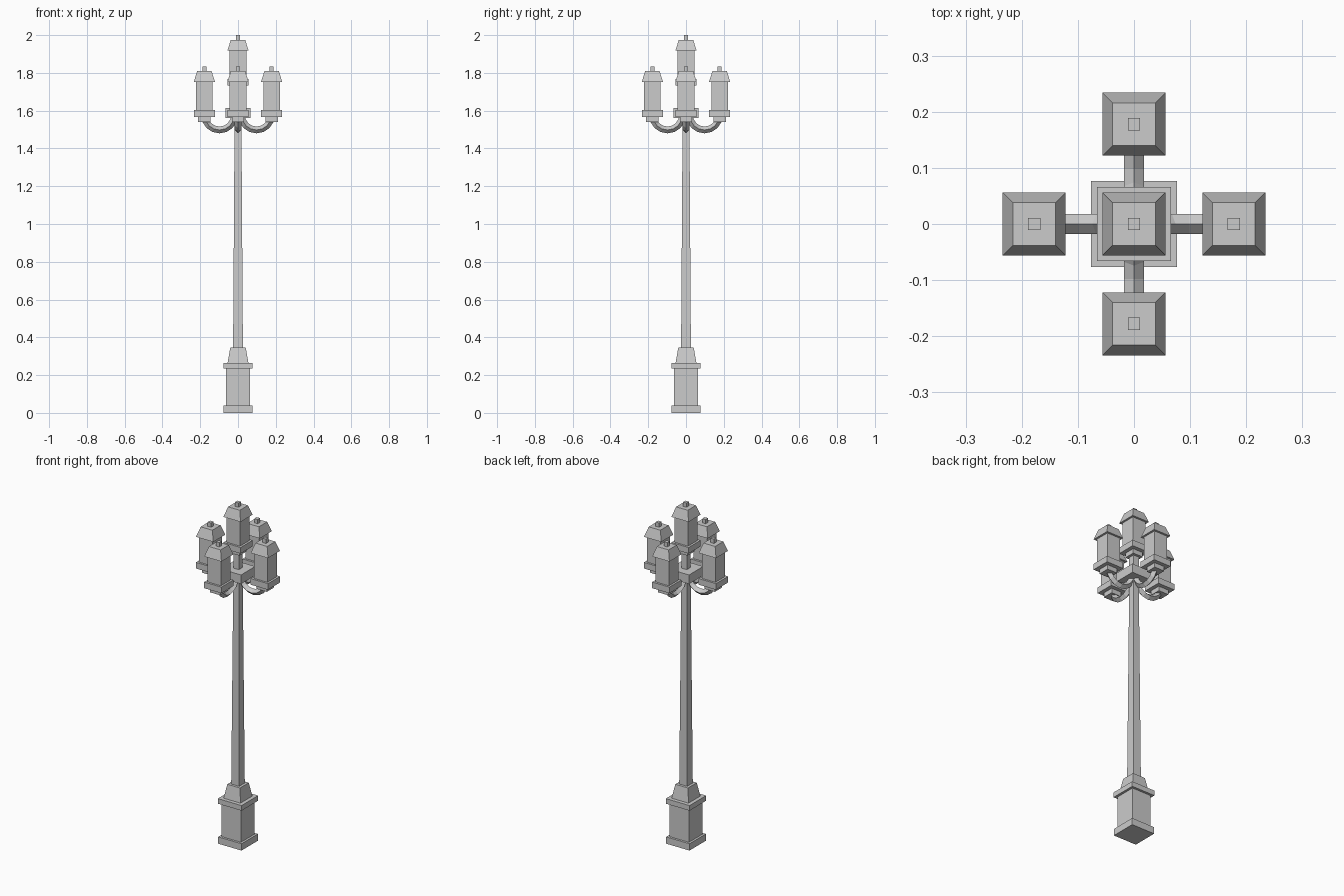
import bpy, bmesh, math
from mathutils import Vector

if "Cube" in bpy.data.objects:
    bpy.data.objects.remove(bpy.data.objects["Cube"])


def make_object(name, bm):
    bmesh.ops.recalc_face_normals(bm, faces=bm.faces)
    mesh = bpy.data.meshes.new(name)
    bm.to_mesh(mesh)
    bm.free()
    obj = bpy.data.objects.new(name, mesh)
    bpy.context.collection.objects.link(obj)
    return obj


def skin(bm, rings):
    """Bridge a list of four-point rings and cap both ends."""
    loops = [[bm.verts.new(p) for p in ring] for ring in rings]
    for a, b in zip(loops, loops[1:]):
        for i in range(4):
            j = (i + 1) % 4
            bm.faces.new((a[i], a[j], b[j], b[i]))
    bm.faces.new(loops[0][::-1])
    bm.faces.new(loops[-1])


def square_stack(name, profile, x=0, y=0, z=0):
    """Square column following (half width, height) steps."""
    bm = bmesh.new()
    corners = ((-1, -1), (1, -1), (1, 1), (-1, 1))
    skin(bm, [[(x + r * cx, y + r * cy, z + h) for cx, cy in corners]
              for r, h in profile])
    return make_object(name, bm)


def curved_arm(name, angle):
    """Diamond section swept along a hanging half circle."""
    bm = bmesh.new()
    steps, radius, t = 8, 0.08, 0.018
    rings = []
    for k in range(steps + 1):
        a = math.pi + math.pi * k / steps
        out = Vector((math.cos(a), 0, math.sin(a)))
        c = Vector((0.098, 0, 1.578)) + out * radius
        side = Vector((0, t, 0))
        rings.append([c + out * t, c + side, c - out * t, c - side])
    skin(bm, rings)
    obj = make_object(name, bm)
    obj.rotation_euler.z = angle
    return obj


# Pedestal: plinth, body, collar and tapered cap
square_stack("pedestal", [(0.076, 0), (0.076, 0.04), (0.063, 0.04), (0.063, 0.235),
                          (0.077, 0.235), (0.077, 0.265), (0.055, 0.265), (0.041, 0.345)])

# Tapering post and the stem up to the middle lantern
square_stack("post", [(0.026, 0.34), (0.018, 1.56), (0.018, 1.71)])

# Block where the arms meet
square_stack("arm_hub", [(0.066, 1.56), (0.066, 1.613)])

# Lantern: foot, tray, glass box, sloped roof and finial
LANTERN = [(0.033, 0), (0.033, 0.027), (0.056, 0.027), (0.056, 0.063),
           (0.044, 0.063), (0.044, 0.213), (0.056, 0.213), (0.038, 0.27),
           (0.011, 0.27), (0.011, 0.295)]
square_stack("lantern_middle", LANTERN, z=1.705)
for i, side in enumerate(("right", "back", "left", "front")):
    angle = i * math.pi / 2
    curved_arm("arm_" + side, angle)
    square_stack("lantern_" + side, LANTERN,
                 0.178 * math.cos(angle), 0.178 * math.sin(angle), 1.54)
